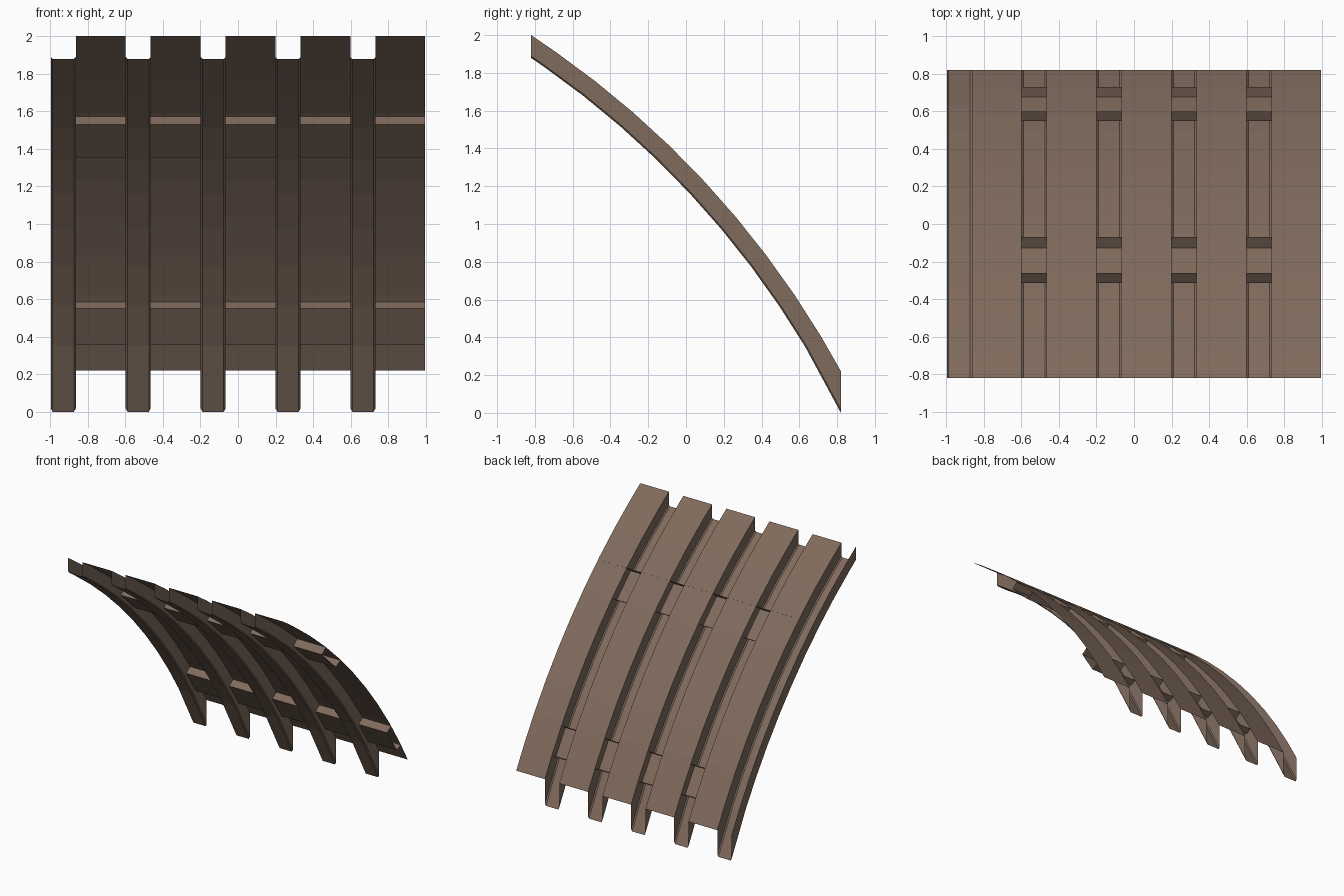
import bpy, math

if "Cube" in bpy.data.objects:
    bpy.data.objects.remove(bpy.data.objects["Cube"])

CY, CZ, R, DEPTH = -3.532, -2.148, 4.955, 0.10   # arc centre (y, z), outer radius, corrugation depth
HALF_X, HALF_Y = 0.997, 0.82
PITCH, RIB = 0.399, 0.133

brown = bpy.data.materials.new("brown_metal")
brown.diffuse_color = (0.215, 0.145, 0.108, 1)
brown.use_nodes = True
brown.node_tree.nodes["Principled BSDF"].inputs["Base Color"].default_value = brown.diffuse_color


def sheet(name, rows):
    """Skin a grid of points: rows run along y, each row runs along x."""
    n = len(rows[0])
    verts = [p for row in rows for p in row]
    faces = [(j * n + i, j * n + i + 1, (j + 1) * n + i + 1, (j + 1) * n + i)
             for j in range(len(rows) - 1) for i in range(n - 1)]
    me = bpy.data.meshes.new(name)
    me.from_pydata(verts, [], faces)
    me.materials.append(brown)
    ob = bpy.data.objects.new(name, me)
    bpy.context.collection.objects.link(ob)
    return ob


def arc_z(y, r):
    return CZ + math.sqrt(r * r - (y - CY) ** 2)


def on_arc(angle, r):
    a = math.radians(angle)
    return CY + r * math.cos(a), CZ + r * math.sin(a)


# Corrugation section: (x, depth fraction), 0 = outer flat, 1 = rib floor
section = []
for k in range(5):
    a = -HALF_X + k * PITCH
    b = a + RIB
    section += [(a, 0), (a, 0.92), (a + 0.01, 1), (b - 0.01, 1), (b, 0.92), (b, 0)]
section.append((HALF_X, 0))

# Matching outer and inner stations along the arc, with both ends cut upright
outer, inner = [], []
outer.append((-HALF_Y, 2.0))
inner.append((-HALF_Y, arc_z(-HALF_Y, R - DEPTH)))
for s in range(9):
    ang = 55.0 - s * 3.0
    outer.append(on_arc(ang, R))
    inner.append(on_arc(ang, R - DEPTH))
outer.append((HALF_Y, arc_z(HALF_Y, R)))
inner.append((HALF_Y, 0.0))

rows = [[(x, o[0] + (i[0] - o[0]) * t, o[1] + (i[1] - o[1]) * t) for x, t in section]
        for o, i in zip(outer, inner)]
sheet("corrugated_panel", rows)


# Cross channels: open trough folded under the outer flats
def cross_channel(name, points):
    sheet(name, [[(-HALF_X + RIB, y, z), (HALF_X, y, z)] for y, z in points])


cross_channel("upper_cross_channel",
              [(-0.26, 1.575), (-0.314, 1.531), (-0.128, 1.355), (-0.07, 1.392)])
cross_channel("lower_cross_channel",
              [(0.60, 0.585), (0.548, 0.549), (0.675, 0.355), (0.729, 0.378)])
